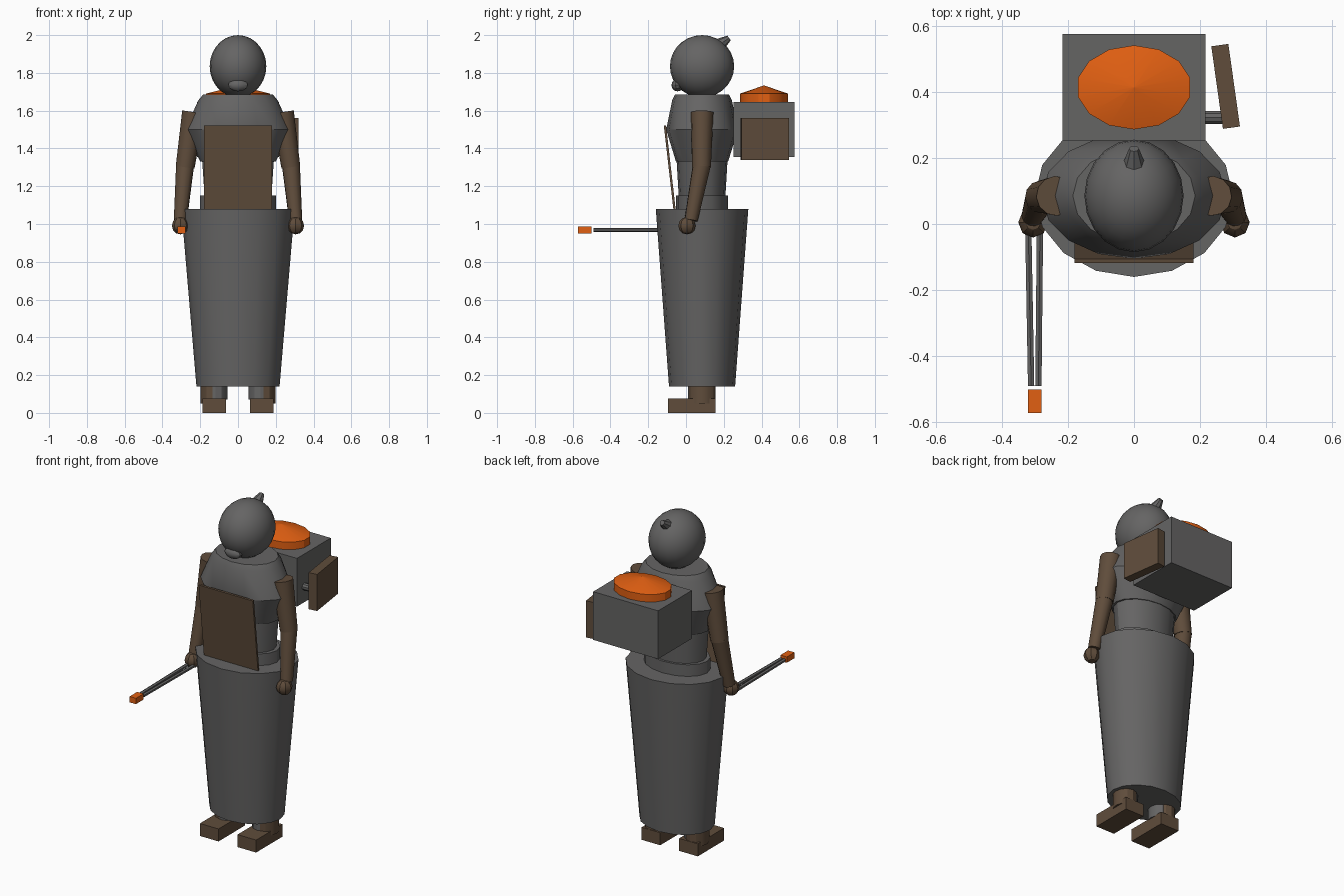
import bpy, bmesh, math
from mathutils import Vector

cube = bpy.data.objects.get("Cube")
if cube:
    bpy.data.objects.remove(cube, do_unlink=True)


def material(name, r, g, b):
    m = bpy.data.materials.new(name)
    m.use_nodes = True
    m.diffuse_color = (r, g, b, 1)
    m.node_tree.nodes["Principled BSDF"].inputs["Base Color"].default_value = (r, g, b, 1)
    return m


GREY = material("iron grey", 0.13, 0.128, 0.127)
BROWN = material("leather brown", 0.115, 0.073, 0.044)
ORANGE = material("glowing orange", 0.75, 0.115, 0.006)


def finish(name, bm, mat, smooth=True):
    bmesh.ops.recalc_face_normals(bm, faces=bm.faces)
    mesh = bpy.data.meshes.new(name)
    bm.to_mesh(mesh)
    bm.free()
    mesh.materials.append(mat)
    ob = bpy.data.objects.new(name, mesh)
    bpy.context.collection.objects.link(ob)
    if smooth:
        bpy.ops.object.select_all(action='DESELECT')
        ob.select_set(True)
        bpy.context.view_layer.objects.active = ob
        bpy.ops.object.shade_smooth_by_angle(angle=math.radians(30))
    return ob


def loft(name, mat, rings, x=0, y=0, sides=16):
    """Stack of elliptical rings (z, half width, half depth), capped at both ends."""
    bm = bmesh.new()
    loops = []
    for z, rx, ry in rings:
        angles = [math.tau * i / sides for i in range(sides)]
        loops.append([bm.verts.new((x + rx * math.sin(a), y + ry * math.cos(a), z)) for a in angles])
    for low, high in zip(loops, loops[1:]):
        for i in range(sides):
            j = (i + 1) % sides
            bm.faces.new((low[i], low[j], high[j], high[i]))
    bm.faces.new(loops[0])
    bm.faces.new(loops[-1])
    return finish(name, bm, mat)


def box(name, mat, centre, size, rotation=(0, 0, 0)):
    bm = bmesh.new()
    bmesh.ops.create_cube(bm, size=1)
    bmesh.ops.scale(bm, vec=size, verts=bm.verts)
    ob = finish(name, bm, mat, smooth=False)
    ob.location, ob.rotation_euler = centre, rotation
    return ob


def rod(name, mat, start, end, r1, r2, sides=12):
    start, end = Vector(start), Vector(end)
    bm = bmesh.new()
    bmesh.ops.create_cone(bm, cap_ends=True, segments=sides, radius1=r1, radius2=r2,
                          depth=(end - start).length)
    ob = finish(name, bm, mat)
    ob.location = (start + end) / 2
    ob.rotation_euler = (end - start).to_track_quat('Z', 'Y').to_euler()
    return ob


def ball(name, mat, centre, radii, u=20, v=14):
    bm = bmesh.new()
    bmesh.ops.create_uvsphere(bm, u_segments=u, v_segments=v, radius=1)
    bmesh.ops.scale(bm, vec=radii, verts=bm.verts)
    ob = finish(name, bm, mat)
    ob.location = centre
    return ob


MID = 0.085  # depth of the body axis

# Body: skirt, belt, waist and flared chest with collar
loft("skirt", GREY, [(0.14, 0.22, 0.175), (1.08, 0.3, 0.245)], y=MID)
loft("belt", GREY, [(1.05, 0.2, 0.137), (1.15, 0.2, 0.137)], y=MID)
loft("waist", GREY, [(1.12, 0.175, 0.122), (1.34, 0.19, 0.135)], y=MID)
loft("chest", GREY, [(1.33, 0.2, 0.138), (1.5, 0.28, 0.19), (1.655, 0.21, 0.158),
                     (1.685, 0.185, 0.143)], y=MID)
box("apron", BROWN, (0, -0.085, 1.29), (0.36, 0.012, 0.465), (math.radians(6.5), 0, 0))

# Head with topknot and mouth
ball("head", GREY, (0, MID, 1.835), (0.15, 0.17, 0.165))
rod("topknot", GREY, (0, 0.172, 1.945), (0, 0.228, 1.985), 0.038, 0.015, 8)
ball("mouth", GREY, (0, -0.045, 1.735), (0.055, 0.032, 0.033), 10, 6)

# Limbs, one set for each side
for side, s in (("left", 1), ("right", -1)):
    elbow = (s * 0.28, 0.082, 1.3)
    wrist = (s * 0.305, 0.027, 1.02)
    rod(side + "_upper_arm", BROWN, (s * 0.236, MID, 1.592), elbow, 0.06, 0.05)
    rod(side + "_forearm", BROWN, (s * 0.28, 0.084, 1.315), wrist, 0.048, 0.035)
    ball(side + "_hand", BROWN, (s * 0.305, 0.005, 0.991), (0.045, 0.046, 0.046), 8, 6)
    loft(side + "_boot_shaft", BROWN, [(0.05, 0.063, 0.07), (0.16, 0.063, 0.07)],
         s * 0.136, MID, 12)
    loft(side + "_trouser_leg", GREY, [(0.07, 0.064, 0.066), (0.18, 0.064, 0.066)],
         s * 0.119, 0.077, 12)
    box(side + "_boot", BROWN, (s * 0.125, 0.03, 0.0375), (0.124, 0.25, 0.075))

# Back furnace with domed orange lid
box("furnace_box", GREY, (0, 0.413, 1.5), (0.432, 0.322, 0.29))
loft("furnace_lid", ORANGE, [(1.64, 0.174, 0.127), (1.69, 0.174, 0.127),
                             (1.733, 0.002, 0.002)], y=0.413, sides=14)
rod("hinge_peg", GREY, (0.2, 0.322, 1.45), (0.275, 0.322, 1.45), 0.021, 0.021, 10)
box("furnace_door", BROWN, (0.277, 0.416, 1.45), (0.052, 0.252, 0.22), (0, 0, math.radians(8)))

# Tongs gripping a hot block
for s, label in ((-1, "outer"), (1, "inner")):
    rod(label + "_tong", GREY, (-0.302 + s * 0.018, 0.01, 0.968), (-0.3 + s * 0.011, -0.49, 0.968),
        0.011, 0.011, 6)
box("hot_block", ORANGE, (-0.3, -0.536, 0.968), (0.042, 0.072, 0.035))
